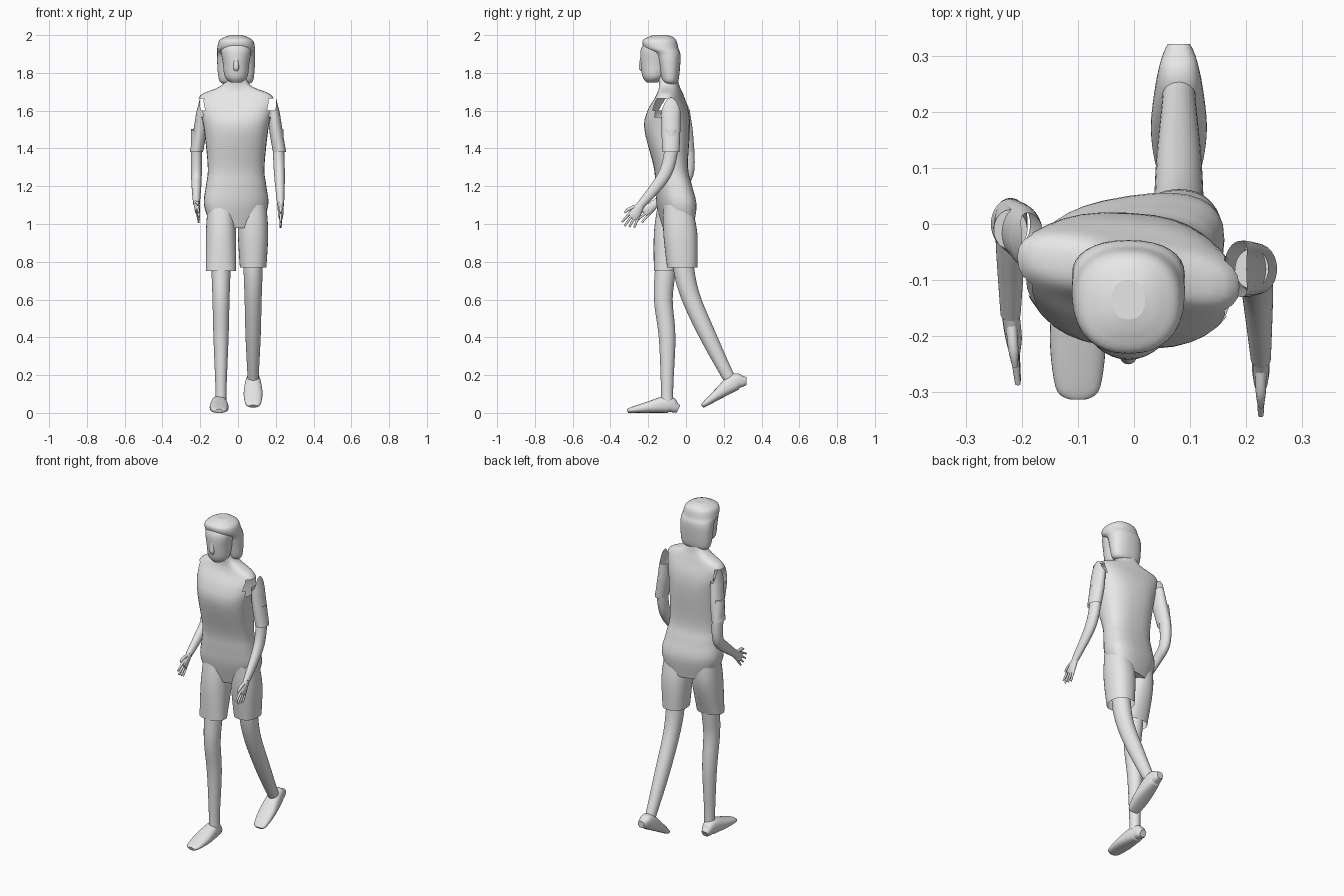
import bpy, bmesh, math
from mathutils import Vector

cube = bpy.data.objects.get("Cube")
if cube:
    bpy.data.objects.remove(cube, do_unlink=True)

grey = bpy.data.materials.new("plain grey")
grey.use_nodes = True
shade = (.8, .8, .8, 1)
grey.diffuse_color = shade
for node in grey.node_tree.nodes:
    if node.type == "BSDF_PRINCIPLED":
        node.inputs["Base Color"].default_value = shade


def smooth_rows(rows, steps=5):
    """Pass a smooth curve through the rows, value by value."""
    rows = [Vector(row) for row in rows]
    result = []
    for i in range(len(rows) - 1):
        start, end = rows[i], rows[i + 1]
        before, after = rows[max(i - 1, 0)], rows[min(i + 2, len(rows) - 1)]
        leave, arrive = (end - before) / 2, (after - start) / 2
        for step in range(steps):
            t = step / steps
            ease = t * t * (3 - 2 * t)
            result.append(start.lerp(end, ease) + leave * t * (1 - t) ** 2 - arrive * t * t * (1 - t))
    return result + [rows[-1]]


def loft(name, rows, level=False, sides=32, power=2, open_start=False, open_end=False,
         twist=None, hole=None):
    """Skin cross-sections given as x, y, z, half width, half depth."""
    bm = bmesh.new()
    rings = smooth_rows(rows)
    centres = [Vector(ring[:3]) for ring in rings]
    loops = []
    for i, ring in enumerate(rings):
        along = centres[min(i + 1, len(rings) - 1)] - centres[max(i - 1, 0)]
        depth_axis = Vector((0, 1, 0)) if level else along.cross(Vector((1, 0, 0))).normalized()
        loop = []
        for k in range(sides):
            angle = math.tau * k / sides
            c, s = math.cos(angle), math.sin(angle)
            across = ring[3] * math.copysign(abs(c) ** (2 / power), c)
            depth = ring[4] * math.copysign(abs(s) ** (2 / power), s)
            if twist:
                depth += across * twist(centres[i].z)
            loop.append(bm.verts.new(centres[i] + Vector((across, 0, 0)) + depth_axis * depth))
        loops.append(loop)
    for lower, upper in zip(loops, loops[1:]):
        for k in range(sides):
            n = (k + 1) % sides
            bm.faces.new((lower[k], lower[n], upper[n], upper[k]))
    if not open_start:
        bm.faces.new(loops[0])
    if not open_end:
        bm.faces.new(loops[-1])
    bmesh.ops.recalc_face_normals(bm, faces=bm.faces)
    if hole:
        removed = [face for face in bm.faces if hole(face.calc_center_median())]
        bmesh.ops.delete(bm, geom=removed, context="FACES")
    for face in bm.faces:
        face.smooth = len(face.verts) == 4
    mesh = bpy.data.meshes.new(name)
    bm.to_mesh(mesh)
    bm.free()
    mesh.materials.append(grey)
    obj = bpy.data.objects.new(name, mesh)
    bpy.context.collection.objects.link(obj)
    return obj


def stack(name, x, rows, **options):
    """Level sections given as z, front y, back y, half width."""
    sections = [(x, (front + back) / 2, z, width, (back - front) / 2)
                for z, front, back, width in rows]
    return loft(name, sections, level=True, **options)


def limb(name, x, lean, rows, stretch):
    """Round sections given as y, z, radius; lean shifts x with height."""
    loft(name, [(x + lean * (z - 1), y, z, r, r * stretch) for y, z, r in rows])


# Torso and neck: shoulders turn against the hips, armholes stay open
stack("torso", -.01, [
    (.98, -.12, .03, .13),
    (1.1, -.15, .05, .17),
    (1.2, -.16, .03, .16),
    (1.3, -.17, .01, .15),
    (1.5, -.22, .02, .17),
    (1.6, -.2, .01, .19),
    (1.68, -.15, -.02, .19),
    (1.74, -.14, -.04, .07),
    (1.85, -.16, -.06, .05),
], power=2.5, twist=lambda z: .2 - (z - 1) / 2,
    hole=lambda p: 1.57 < p.z < 1.67 and abs(p.x + .01) > .17)

# Head
stack("face", -.01, [
    (1.75, -.21, -.15, .03),
    (1.78, -.23, -.11, .06),
    (1.85, -.24, -.09, .07),
    (1.92, -.24, -.09, .08),
    (1.96, -.22, -.1, .07)])
stack("nose", -.01, [
    (1.89, -.24, -.22, .01),
    (1.83, -.25, -.22, .015),
    (1.81, -.24, -.22, .01)])
stack("hair", -.01, [
    (1.74, -.1, -.06, .06),
    (1.76, -.13, -.04, .09),
    (1.85, -.15, -.03, .1),
    (1.9, -.17, -.03, .1),
    (1.93, -.22, -.04, .1),
    (1.97, -.23, -.05, .09),
    (1.99, -.2, -.07, .06),
    (2, -.17, -.1, .03)], power=2.3)

# Shorts legs, open at the hems
stack("left_shorts_leg", .08, [
    (1.1, -.12, .03, .07), (.95, -.12, .06, .08), (.77, -.1, .06, .07)],
    power=2.3, open_end=True)
stack("right_shorts_leg", -.09, [
    (1.1, -.15, .01, .07), (.95, -.17, .01, .08), (.75, -.17, -.05, .08)],
    power=2.3, open_end=True)

# Bare legs: the left one trails, the right one stands
limb("left_leg", .08, 0, [
    (-.02, .9, .05), (-.01, .75, .05), (.03, .6, .045),
    (.12, .4, .04), (.22, .2, .03), (.25, .15, .03)], 1.1)
limb("right_leg", -.09, 0, [
    (-.1, .9, .05), (-.11, .75, .05), (-.12, .6, .045),
    (-.1, .4, .04), (-.1, .15, .03), (-.1, .06, .03)], 1.1)


# Feet: sections from heel to toe resting on a pitched sole
def foot(name, x, heel_y, heel_z, pitch):
    c, s = math.cos(pitch), math.sin(pitch)
    sections = [(0, .02, .02), (.02, .03, .03), (.06, .04, .045), (.16, .05, .03),
                (.25, .04, .015), (.27, .02, .01)]
    loft(name, [(x, heel_y - d * c - h * s, heel_z - d * s + h * c, w, h)
                for d, w, h in sections], power=2.5)


foot("left_foot", .08, .33, .15, .48)
foot("right_foot", -.1, -.04, 0, 0)


# Short sleeves, open at both ends, with a flap raised at the shoulder
def sleeve(name, side, top_y, hem_y):
    top_x = side * .19
    obj = loft(name, [
        (top_x, top_y, 1.6, .03, .05),
        (top_x + side * .01, (top_y + hem_y) / 2, 1.5, .035, .05),
        (top_x + side * .03, hem_y, 1.38, .035, .045)],
        level=True, open_start=True, open_end=True)
    for vert in obj.data.vertices:
        if vert.co.z > 1.59:
            outward = max(0, (vert.co.x - top_x) * side / .03) ** 2
            vert.co.z += .07 * outward
            vert.co.x -= side * .02 * outward


sleeve("left_sleeve", 1, -.08, -.08)
sleeve("right_sleeve", -1, -.03, 0)

# Arms
limb("left_arm", .23, -.04, [
    (-.08, 1.5, .03), (-.08, 1.38, .03), (-.12, 1.25, .028), (-.24, 1.1, .018)], 1.2)
limb("right_arm", -.22, 0, [
    (-.01, 1.5, .03), (.01, 1.35, .03), (0, 1.25, .028),
    (-.06, 1.19, .025), (-.16, 1.11, .018)], 1.2)


# Hands: a flat palm, four fanned fingers and a thumb
def hand(side, wrist, pitch, drift):
    along = Vector((drift, -math.cos(pitch), -math.sin(pitch)))
    across = Vector((0, along.z, -along.y))

    def strip(part, points):
        loft(side + part, [(*(wrist + along * a + across * b), w, d)
                           for a, b, w, d in points], sides=12)

    strip("_palm", [(-.01, 0, .016, .02), (.05, 0, .015, .03), (.08, 0, .01, .03)])
    for k in range(4):
        offset = .024 - .016 * k
        reach = .14 - .01 * abs(k - 1)
        strip(f"_finger_{k + 1}", [(.06, offset, .008, .008),
                                   (reach, offset * 1.5, .005, .005)])
    strip("_thumb", [(.01, .01, .01, .01), (.05, .04, .009, .009), (.08, .05, .005, .005)])


hand("left", Vector((.226, -.24, 1.1)), 1, 0)
hand("right", Vector((-.22, -.16, 1.11)), .65, .1)
